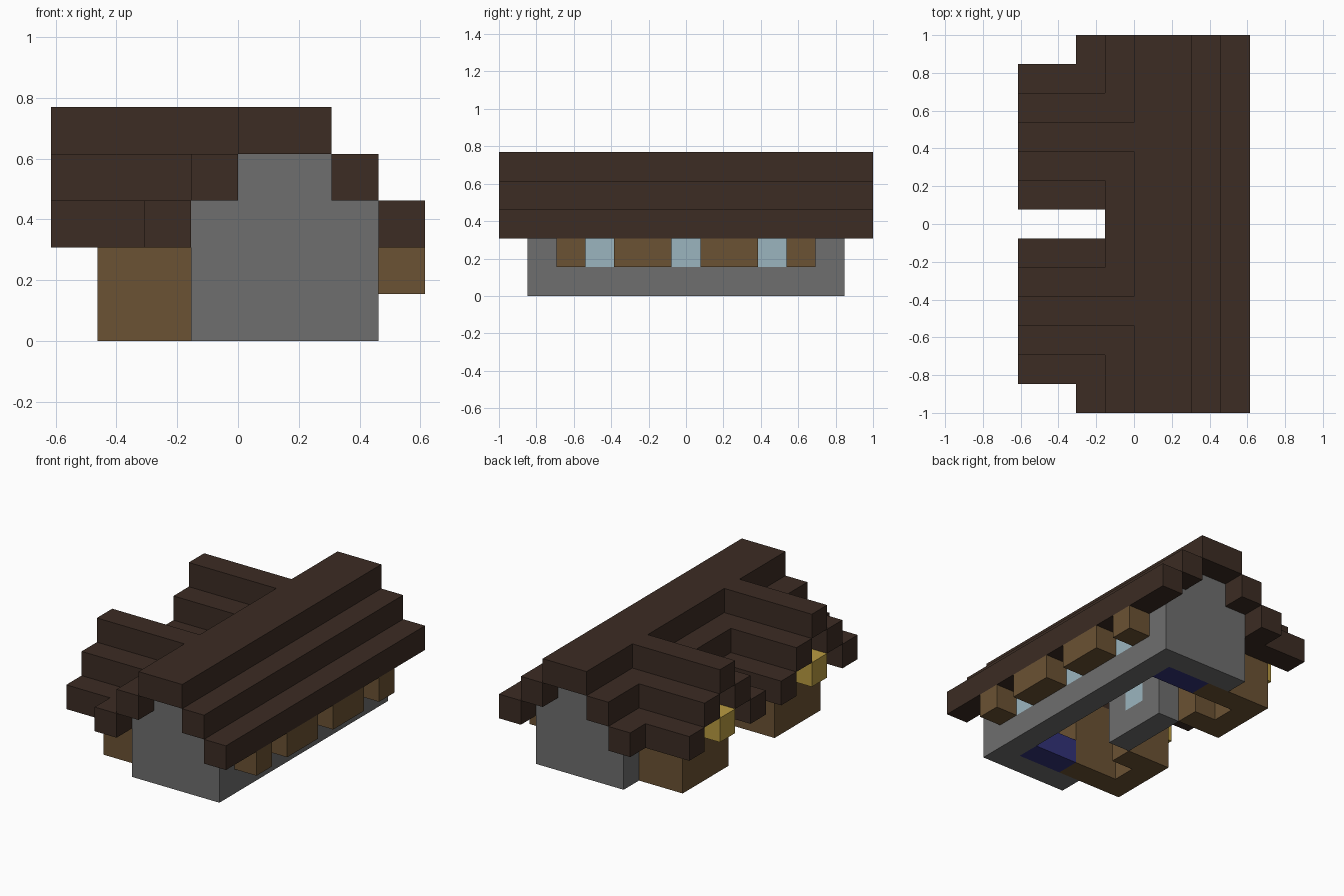
import bpy, bmesh
from mathutils import Matrix, Vector

cube = bpy.data.objects.get("Cube")
if cube:
    bpy.data.objects.remove(cube)

UNIT = 2 / 13          # size of one block
NX, NY = 8, 13         # footprint in blocks


def material(name, rgb):
    m = bpy.data.materials.new(name)
    m.use_nodes = True
    color = (*rgb, 1)
    m.diffuse_color = color
    m.node_tree.nodes["Principled BSDF"].inputs["Base Color"].default_value = color
    return m


roof_wood = material("dark_roof_wood", (.045, .025, .017))
stone = material("grey_stone", (.156, .156, .156))
planks = material("brown_planks", (.147, .085, .033))
glass = material("pale_blue_glass", (.328, .462, .522))
gold = material("lantern_gold", (.485, .328, .053))
cloth = material("blue_cloth", (.032, .032, .19))


def mirrored(boxes):
    """Repeat boxes across the middle of the house's length."""
    return boxes + [(x, (NY - y[1], NY - y[0]), z) for x, y, z in boxes]


def part(name, mat, boxes):
    """One object made of boxes, each given as block ranges in x, y and z."""
    bm = bmesh.new()
    for x, y, z in boxes:
        centre = Vector((sum(x) - NX, sum(y) - NY, sum(z))) * (UNIT / 2)
        size = Vector((x[1] - x[0], y[1] - y[0], z[1] - z[0])) * UNIT
        bmesh.ops.create_cube(bm, size=1,
                              matrix=Matrix.Translation(centre) @ Matrix.Diagonal((*size, 1)))
    mesh = bpy.data.meshes.new(name)
    bm.to_mesh(mesh)
    bm.free()
    mesh.materials.append(mat)
    bpy.context.collection.objects.link(bpy.data.objects.new(name, mesh))


FULL = (0, NY)

# Stepped main roof, cut away where the wings join
part("main_roof", roof_wood, [
    ((4, 6), FULL, (4, 5)),
    ((6, 7), FULL, (3, 4)),
    ((7, 8), FULL, (2, 3)),
    ((3, 4), (5, 8), (3, 4)),
] + mirrored([
    ((3, 4), (0, 2), (3, 4)),
    ((2, 3), (0, 1), (2, 3)),
]))

# Stepped roofs of the two side wings
part("wing_roofs", roof_wood, mirrored([
    ((0, 4), (3, 4), (4, 5)),
    ((0, 4), (2, 3), (3, 4)),
    ((0, 4), (4, 5), (3, 4)),
    ((0, 3), (1, 2), (2, 3)),
    ((0, 3), (5, 6), (2, 3)),
]))

# Stone gable ends
part("gable_walls", stone, mirrored([
    ((3, 7), (1, 2), (0, 3)),
    ((4, 6), (1, 2), (3, 4)),
]))

# Long stone wall with three window openings
part("long_wall", stone, [
    ((6, 7), (2, 11), (0, 1)),
    ((6, 7), (2, 11), (2, 3)),
] + mirrored([
    ((6, 7), (2, 3), (1, 2)),
    ((6, 7), (4, 6), (1, 2)),
]))

# Short stone wall between the wings
part("courtyard_wall", stone, [
    ((3, 4), (5, 8), (0, 1)),
    ((3, 4), (5, 8), (2, 3)),
] + mirrored([((3, 4), (5, 6), (1, 2))]))

# Plank walls of the wings
part("wing_walls", planks, mirrored([
    ((1, 4), (2, 3), (0, 3)),
    ((1, 3), (4, 5), (0, 3)),
    ((1, 2), (3, 4), (0, 4)),
]))

# Windows and the wooden blocks beside them
part("window_panes", glass, [
    ((6, 7), (6, 7), (1, 2)),
    ((3, 4), (6, 7), (1, 2)),
] + mirrored([((6, 7), (3, 4), (1, 2))]))
part("window_shutters", planks, mirrored([
    ((7, 8), (2, 3), (1, 2)),
    ((7, 8), (4, 6), (1, 2)),
]))

# Lanterns under the wing gables, beds inside
part("lanterns", gold, mirrored([((0, 1), (3, 4), (2, 3))]))
part("beds", cloth, mirrored([((4, 6), (2, 3), (0, 1))]))
